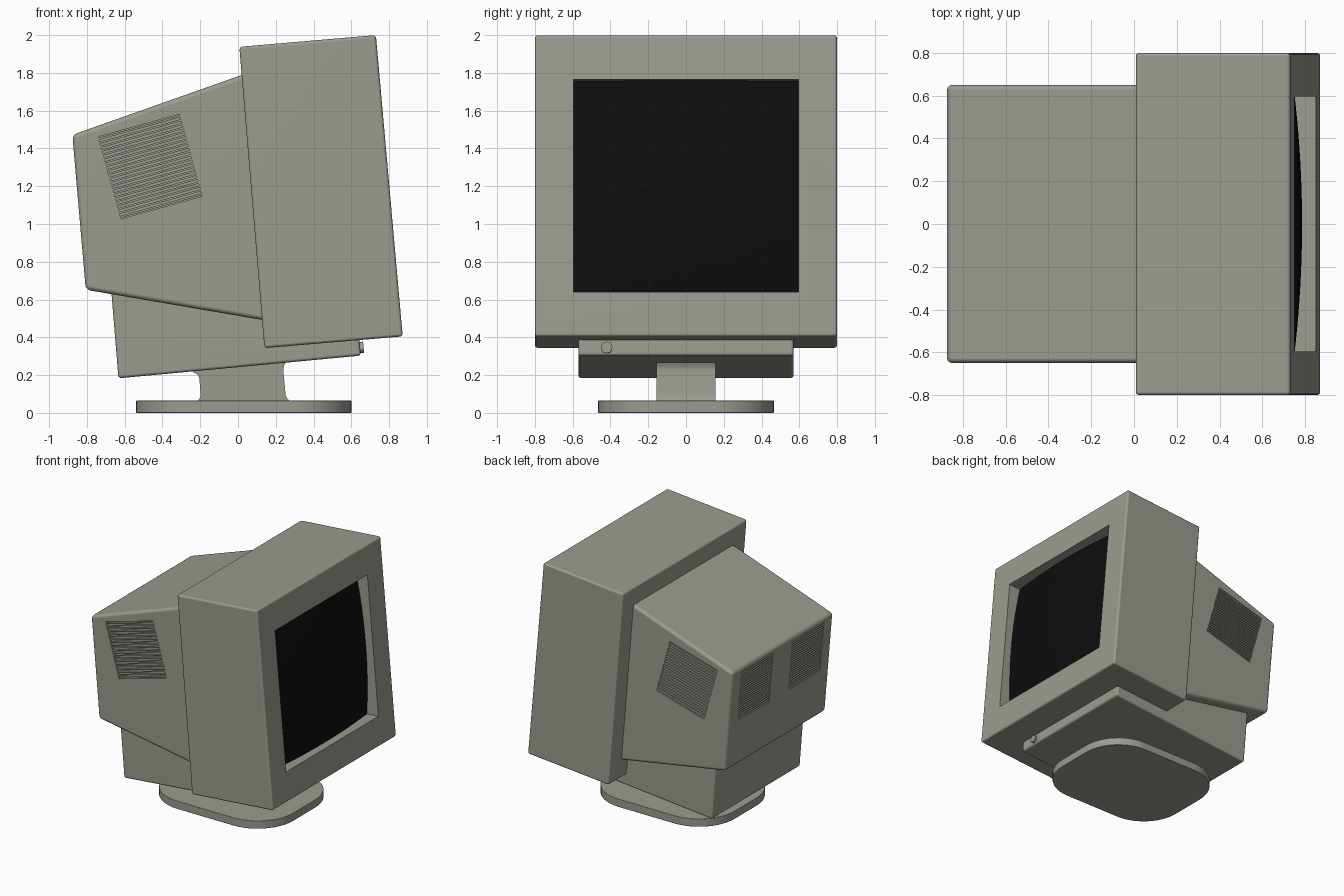
import bpy, bmesh, math
from mathutils import Matrix, Vector

if "Cube" in bpy.data.objects:
    bpy.data.objects.remove(bpy.data.objects["Cube"])


def material(name, rgb):
    m = bpy.data.materials.new(name)
    m.diffuse_color = (*rgb, 1)
    m.use_nodes = True
    m.node_tree.nodes["Principled BSDF"].inputs["Base Color"].default_value = m.diffuse_color
    return m


CASE = material("warm_grey_plastic", (0.33, 0.33, 0.28))
GLASS = material("black_glass", (0.004, 0.004, 0.004))


def finish(name, bm, mat):
    bmesh.ops.recalc_face_normals(bm, faces=bm.faces)
    me = bpy.data.meshes.new(name)
    bm.to_mesh(me)
    bm.free()
    me.materials.append(mat)
    ob = bpy.data.objects.new(name, me)
    bpy.context.collection.objects.link(ob)
    return ob


def smooth(ob, angle=35):
    ob.data.shade_smooth()
    ob.data.set_sharp_from_angle(angle=math.radians(angle))
    ob.modifiers.new("normals", 'WEIGHTED_NORMAL').keep_sharp = True


def prism(name, pts, offset, bevel, cutters=()):
    """Extrude a closed outline, round its edges, then cut openings."""
    bm = bmesh.new()
    f = bm.faces.new([bm.verts.new(p) for p in pts])
    r = bmesh.ops.extrude_face_region(bm, geom=[f])
    bmesh.ops.translate(bm, vec=offset,
                        verts=[v for v in r["geom"] if isinstance(v, bmesh.types.BMVert)])
    ob = finish(name, bm, CASE)
    if bevel:
        b = ob.modifiers.new("bevel", 'BEVEL')
        b.width, b.segments, b.limit_method = bevel, 3, 'ANGLE'
        b.angle_limit = math.radians(30)
    for c in cutters:
        m = ob.modifiers.new("cut", 'BOOLEAN')
        m.operation, m.solver, m.object = 'DIFFERENCE', 'EXACT', c
    bpy.context.view_layer.update()
    dg = bpy.context.evaluated_depsgraph_get()
    me = bpy.data.meshes.new_from_object(ob.evaluated_get(dg))
    ob.modifiers.clear()
    ob.data = me
    me.name = name
    for c in cutters:
        bpy.data.objects.remove(c)
    smooth(ob)
    return ob


def side_prism(name, xz, half, bevel, cutters=()):
    return prism(name, [(x, -half, z) for x, z in xz], (0, 2 * half, 0), bevel, cutters)


def frame(origin, n, s, u):
    """Matrix whose axes are outward normal, sideways and up."""
    m = Matrix((Vector(n).normalized(), Vector(s).normalized(),
                Vector(u).normalized())).transposed().to_4x4()
    m.translation = origin
    return m


def box(bm, m, n0, n1, w, u0, u1):
    t = Matrix.Translation(((n0 + n1) / 2, 0, (u0 + u1) / 2))
    sc = Matrix.Diagonal((n1 - n0, w, u1 - u0, 1))
    bmesh.ops.create_cube(bm, size=1, matrix=m @ t @ sc)


def cutter(m, depth, w, h):
    bm = bmesh.new()
    box(bm, m, -depth, 0.1, w, -h / 2, h / 2)
    ob = finish("opening_cutter", bm, CASE)
    ob.hide_render = True
    return ob


def vent(name, m, w, h, count=21):
    """Louvre slats standing in a shallow pocket; returns the pocket cutter."""
    bm = bmesh.new()
    p = h / count
    for i in range(count):
        u = -h / 2 + (i + 0.25) * p
        box(bm, m, -0.031, -0.002, w + 0.002, u, u + p * 0.5)
    finish(name, bm, CASE)
    return cutter(m, 0.03, w, h)


# Front housing with screen opening
face = frame((0.80, 0, 1.2025), (1.595, 0, 0.14), (0, 1, 0), (-0.14, 0, 1.595))
side_prism("front_housing", [(0.007, 1.938), (0.73, 2.0), (0.872, 0.405), (0.14, 0.343)],
           0.80, 0.016, [cutter(face, 0.2, 1.19, 1.13)])

# Bulging screen glass
bm = bmesh.new()
bmesh.ops.create_grid(bm, x_segments=32, y_segments=32, size=1)
for v in bm.verts:
    a, b = v.co.x, v.co.y
    v.co = face @ Vector((-0.03 - 0.035 * a * a - 0.04 * b * b, 0.6 * a, 0.57 * b))
screen = finish("screen", bm, GLASS)
if screen.data.polygons[0].normal.x < 0:
    screen.data.flip_normals()
smooth(screen)

# Vents on both sides and a pair on the back
pockets = []
for s, label in ((-1, "front"), (1, "rear")):
    m = frame((-0.465, s * 0.65, 1.304), (0, s, 0), (0.43, 0, 0.12), (-0.12, 0, 0.43))
    pockets.append(vent("side_vent_" + label, m, 0.446, 0.45))
up = Vector((-0.07, 0, 0.825)).normalized()
for s, label in ((-1, "left"), (1, "right")):
    o = Vector((-0.875, s * 0.3275, 1.475)) - up * 0.24
    m = frame(o, (-up.z, 0, up.x), (0, 1, 0), up)
    pockets.append(vent("back_vent_" + label, m, 0.405, 0.41))

# Tube housing behind the screen
side_prism("rear_housing", [(0.06, 1.803), (-0.877, 1.472), (-0.806, 0.652), (0.2, 0.48)],
           0.65, 0.025, pockets)

# Control block under the housing
side_prism("lower_block", [(-0.633, 0.183), (0.65, 0.303), (0.64, 0.42), (-0.672, 0.66)],
           0.57, 0.016)

# Knob on the control strip
bm = bmesh.new()
bmesh.ops.create_cone(bm, cap_ends=True, segments=24, radius1=0.03, radius2=0.03, depth=0.05,
                      matrix=Matrix.Translation((0.64, -0.42, 0.345))
                      @ Matrix.Rotation(math.radians(85), 4, 'Y'))
smooth(finish("power_knob", bm, CASE))

# Leaning stem with flared ends
side_prism("stand_stem", [(-0.245, 0.235), (-0.235, 0.214), (-0.215, 0.205), (-0.205, 0.185),
                          (-0.197, 0.09), (-0.205, 0.072), (-0.225, 0.055), (0.285, 0.055),
                          (0.263, 0.072), (0.252, 0.095), (0.24, 0.225), (0.243, 0.25),
                          (0.26, 0.28)], 0.157, 0)

# Rounded foot plate
R = 0.32
outline = []
for k, (cx, cy) in enumerate(((0.6 - R, 0.465 - R), (-0.54 + R, 0.465 - R),
                              (-0.54 + R, -0.465 + R), (0.6 - R, -0.465 + R))):
    for i in range(13):
        a = math.radians(90 * k + 7.5 * i)
        outline.append((cx + R * math.cos(a), cy + R * math.sin(a), 0))
prism("foot_plate", outline, (0, 0, 0.065), 0.004)
